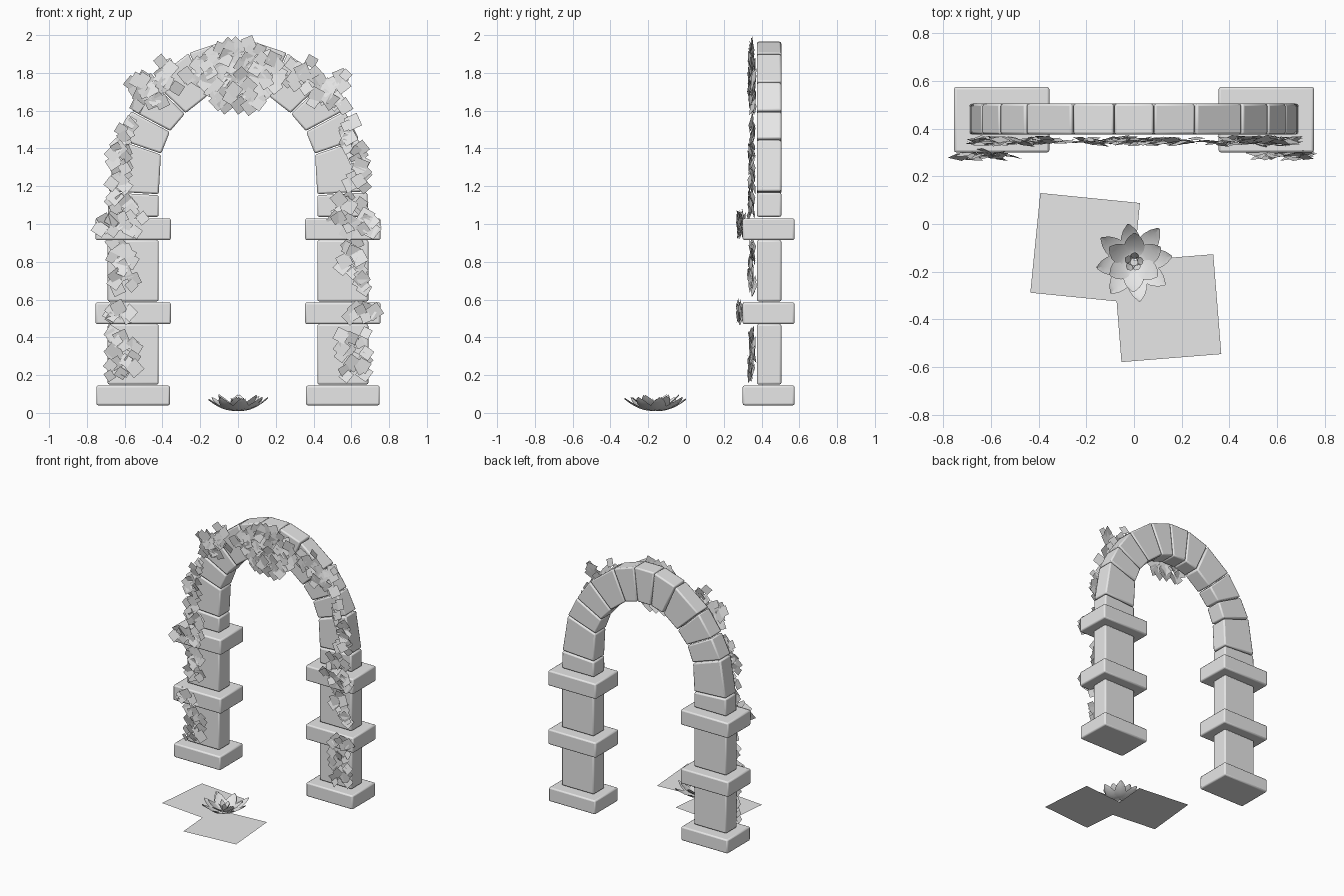
import bpy, bmesh, math, random
from mathutils import Vector, Matrix

random.seed(4)
if "Cube" in bpy.data.objects:
    bpy.data.objects.remove(bpy.data.objects["Cube"], do_unlink=True)

stone = bpy.data.materials.new("light grey")
stone.use_nodes = True
GREY = (0.8, 0.8, 0.8, 1)
stone.diffuse_color = GREY
stone.node_tree.nodes["Principled BSDF"].inputs["Base Color"].default_value = GREY


def finish(name, bm, bevel=0.0, smooth=False):
    mesh = bpy.data.meshes.new(name)
    bm.to_mesh(mesh)
    bm.free()
    mesh.materials.append(stone)
    ob = bpy.data.objects.new(name, mesh)
    bpy.context.collection.objects.link(ob)
    if bevel:
        mod = ob.modifiers.new("soft edges", "BEVEL")
        mod.width, mod.segments = bevel, 2
    if bevel or smooth:
        bpy.ops.object.select_all(action="DESELECT")
        bpy.context.view_layer.objects.active = ob
        ob.select_set(True)
        bpy.ops.object.shade_smooth_by_angle(angle=math.radians(40))
    return ob


def block(name, outline, y0, y1, bevel=0.01):
    """Stone cut from an x-z outline and given depth along y."""
    bm = bmesh.new()
    face = bm.faces.new([bm.verts.new((x, y0, z)) for x, z in outline])
    ext = bmesh.ops.extrude_face_region(bm, geom=[face])["geom"]
    bmesh.ops.translate(bm, vec=(0, y1 - y0, 0),
                        verts=[v for v in ext if isinstance(v, bmesh.types.BMVert)])
    bmesh.ops.recalc_face_normals(bm, faces=bm.faces)
    return finish(name, bm, bevel)


def slab(name, s, x0, x1, y0, y1, z0, z1):
    block(name, [(s * x0, z0), (s * x1, z0), (s * x1, z1), (s * x0, z1)], y0, y1)


# Joints of the arch stones: inner point, outer point
joints = [((.42, 1.035), (.69, 1.035)), ((.42, 1.155), (.685, 1.17)),
          ((.408, 1.37), (.64, 1.45)), ((.36, 1.49), (.565, 1.60)),
          ((.28, 1.585), (.455, 1.755)), ((.16, 1.68), (.26, 1.905)),
          ((.055, 1.71), (.083, 1.965))]
FRONT, BACK = .375, .505

# Piers and arch stones
for s, side in ((1, "left"), (-1, "right")):
    slab(side + "_base", s, .36, .75, .30, .575, .04, .145)
    slab(side + "_lower_shaft", s, .42, .69, FRONT, BACK, .15, .47)
    slab(side + "_lower_band", s, .355, .755, .30, .575, .47, .585)
    slab(side + "_upper_shaft", s, .42, .69, FRONT, BACK, .59, .915)
    slab(side + "_upper_band", s, .355, .755, .30, .575, .915, 1.03)
    for i, (a, b) in enumerate(zip(joints, joints[1:])):
        pts = [Vector(p) for p in (a[0], a[1], b[1], b[0])]
        # small gap at each joint
        g = (pts[2] + pts[3] - pts[0] - pts[1]).normalized() * .003
        pts = [pts[0] + g, pts[1] + g, pts[2] - g, pts[3] - g]
        block(f"{side}_arch_stone_{i}", [(s * p.x, p.y) for p in pts], FRONT, BACK)
(ix, iz), (ox, oz) = joints[-1]
block("keystone", [(-ix, iz), (ix, iz), (ox, oz), (-ox, oz)], FRONT, BACK)


# Ivy: flat square leaves
def leaf(bm, x, y, z, size, tilt=.35):
    rot = (Matrix.Rotation(random.uniform(-tilt, tilt), 3, "X")
           @ Matrix.Rotation(random.uniform(-tilt, tilt), 3, "Z")
           @ Matrix.Rotation(random.uniform(.4, 1.2), 3, "Y"))
    h = size / 2
    bm.faces.new([bm.verts.new(Vector((x, y, z)) + rot @ Vector(c))
                  for c in ((-h, 0, -h), (h, 0, -h), (h, 0, h), (-h, 0, h))])


# Clusters: centre x, centre z, half width, half height, y, leaf count
clusters = [(.61, .31, .07, .12, .348, 18), (.65, .53, .075, .03, .288, 9),
            (.61, .78, .06, .13, .348, 16), (.63, 1.0, .13, .045, .288, 16),
            (.59, 1.10, .08, .05, .348, 8), (.63, 1.30, .045, .11, .348, 14),
            (.60, 1.47, .04, .08, .348, 8), (.48, 1.71, .09, .09, .348, 24),
            (.33, 1.79, .08, .08, .348, 9)]
for s, side in ((1, "left"), (-1, "right")):
    bm = bmesh.new()
    for cx, cz, rx, rz, y, count in clusters:
        for i in range(count):
            z = cz - rz + 2 * rz * (i + .5) / count
            leaf(bm, s * (cx + random.uniform(-rx, rx)), y + random.uniform(-.012, .012),
                 z, random.uniform(.05, .075))
    finish(side + "_ivy", bm)

# Dense hanging cluster at the crown, in staggered rows
bm = bmesh.new()
for row in range(13):
    z = 1.625 + row * .027
    half = .21 * min(1, .3 + row * .14, (13.5 - row) / 5)
    n = max(1, int(half / .03))
    for k in range(n + 1):
        x = -half + 2 * half * k / n
        leaf(bm, x + random.uniform(-.015, .015), .348 + random.uniform(-.01, .01),
             z + random.uniform(-.01, .01), random.uniform(.055, .075), .3)
finish("crown_ivy", bm)

# Two thin ground sheets
for name, cx, cy, turn, z in (("ground_sheet_rear", -.205, -.10, -.10, .001),
                              ("ground_sheet_front", .14, -.353, .08, 0)):
    bm = bmesh.new()
    bmesh.ops.create_grid(bm, x_segments=1, y_segments=1, size=.21,
                          matrix=Matrix.Translation((cx, cy, z)) @ Matrix.Rotation(turn, 4, "Z"))
    finish(name, bm)


# Water lily: rings of curved petals
def petal(bm, angle, length, width, rise, power):
    rot = Matrix.Rotation(angle, 3, "Z")
    rows = []
    for i in range(7):
        t = i / 6
        w = width / 2 * (.15 + math.sin(math.pi * t ** .9) ** .8 if i < 6 else .12)
        rows.append([bm.verts.new(Vector((0, -.16, .01)) + rot @ Vector(
            (.015 + (length - .015) * t, w * u, rise * t ** power + .008 * u * u)))
            for u in (-1, 0, 1)])
    for a, b in zip(rows, rows[1:]):
        for k in (0, 1):
            bm.faces.new((a[k], b[k], b[k + 1], a[k + 1]))


bm = bmesh.new()
for count, length, width, rise, power, start in ((8, .17, .075, .065, 2, .15),
                                                 (6, .125, .075, .075, 1.4, .5),
                                                 (5, .04, .03, .055, .8, .2)):
    for k in range(count):
        petal(bm, start + k * math.tau / count, length * random.uniform(.92, 1.05), width,
              rise * random.uniform(.85, 1.15), power)
finish("water_lily", bm, smooth=True)
